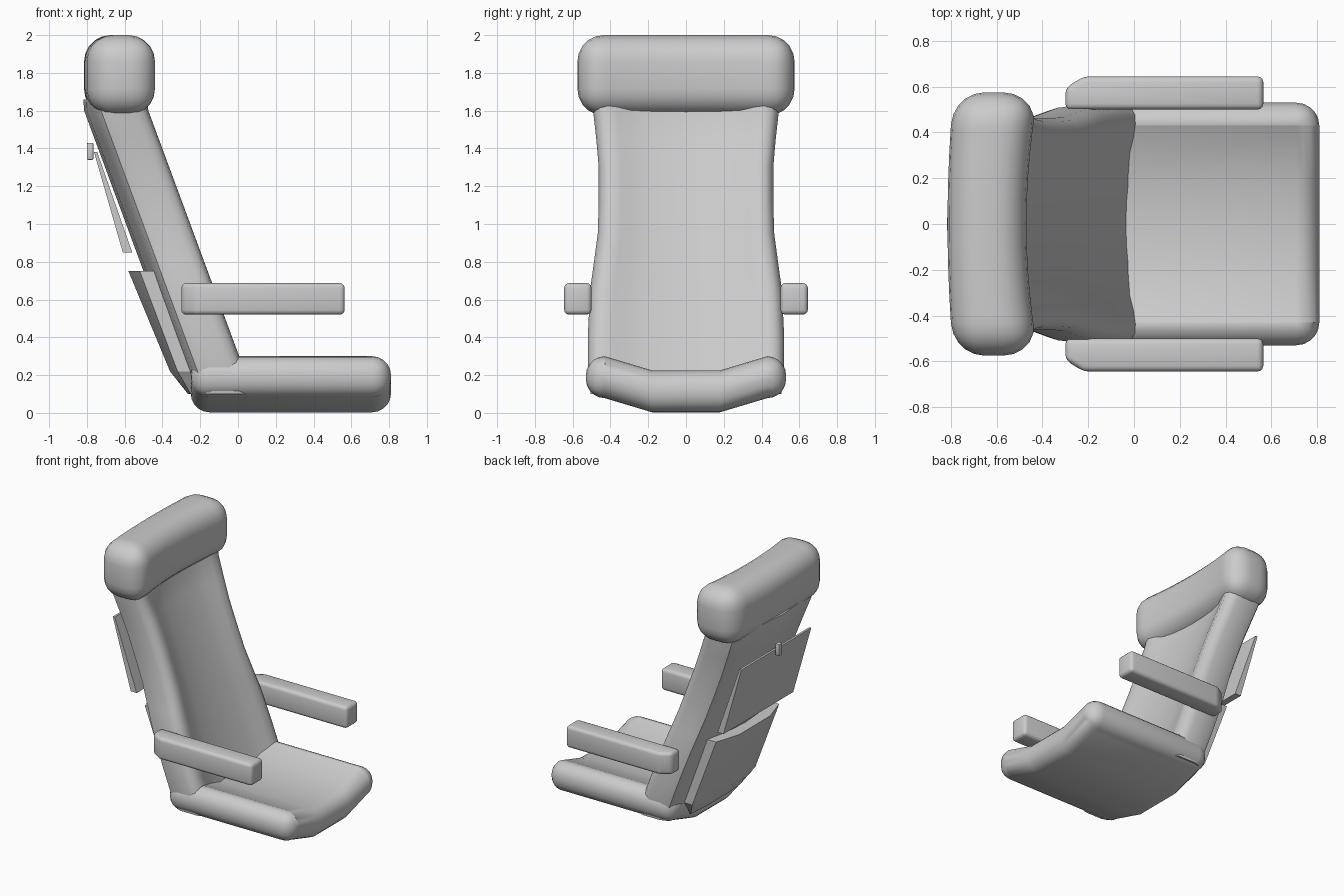
import bpy, bmesh
from mathutils import Vector

if "Cube" in bpy.data.objects:
    bpy.data.objects.remove(bpy.data.objects["Cube"])


def finish(name, bm, angle=0.7):
    bmesh.ops.recalc_face_normals(bm, faces=bm.faces[:])
    me = bpy.data.meshes.new(name)
    bm.to_mesh(me)
    bm.free()
    ob = bpy.data.objects.new(name, me)
    bpy.context.collection.objects.link(ob)
    bpy.ops.object.select_all(action='DESELECT')
    ob.select_set(True)
    bpy.context.view_layer.objects.active = ob
    bpy.ops.object.shade_smooth_by_angle(angle=angle)
    return ob


def loft(name, rings, bevel=0, segments=3, angle=0.7):
    """Skin closed rings of points and cap both ends."""
    bm = bmesh.new()
    loops = [[bm.verts.new(p) for p in r] for r in rings]
    n = len(loops[0])
    for a, b in zip(loops, loops[1:]):
        for i in range(n):
            j = (i + 1) % n
            bm.faces.new((a[i], a[j], b[j], b[i]))
    bm.faces.new(loops[0])
    bm.faces.new(loops[-1])
    if bevel:
        bmesh.ops.bevel(bm, geom=bm.edges[:], offset=bevel, segments=segments,
                        profile=0.5, affect='EDGES')
    return finish(name, bm, angle)


def cushion(name, lo, hi, radius, cuts, bend):
    """Rounded box, sliced across y and then bent by a function of y."""
    lo, hi = Vector(lo), Vector(hi)
    bm = bmesh.new()
    bmesh.ops.create_cube(bm, size=1)
    for v in bm.verts:
        v.co = (lo + hi) / 2 + v.co * (hi - lo)
    bmesh.ops.bevel(bm, geom=bm.edges[:], offset=radius, segments=5,
                    profile=0.5, affect='EDGES')
    for y in cuts:
        bmesh.ops.bisect_plane(bm, geom=bm.verts[:] + bm.edges[:] + bm.faces[:],
                               plane_co=(0, y, 0), plane_no=(0, 1, 0))
    for v in bm.verts:
        v.co += bend(v.co)
    return finish(name, bm, 0.9)


def mirrored(half):
    """Complete a symmetric open section from its y >= 0 half (b, y)."""
    return half + [(b, -y) for b, y in reversed(half) if y > 1e-6]


# Seat cushion with raised sides
def seat_bend(p):
    t = min(max((abs(p.y) - 0.18) / 0.25, 0), 1)
    return Vector((0, 0, 0.075 * t))


cushion("seat", (-0.25, -0.53, 0.003), (0.81, 0.53, 0.225), 0.1,
        (-0.43, -0.18, 0.18, 0.43), seat_bend)


# Curved headrest
def head_bend(p):
    t = max(1 - (p.y / 0.5) ** 2, 0)
    return Vector((-(0.04 if p.x > -0.62 else 0.02) * t, 0, 0))


cushion("headrest", (-0.795, -0.575, 1.575), (-0.43, 0.575, 2.0), 0.14,
        [i * 0.1 for i in range(-4, 5)], head_bend)

# Reclined backrest with side bolsters: (depth, share of half width)
front = [(-0.07, 0), (-0.066, 0.2), (-0.057, 0.4), (-0.038, 0.6), (-0.012, 0.74),
         (0, 0.84), (-0.008, 0.92), (-0.03, 0.97), (-0.07, 1)]
rear = [(-0.21, 1), (-0.25, 0.975), (-0.272, 0.9), (-0.29, 0.72),
        (-0.325, 0.4), (-0.34, 0)]
half = front + rear
section = half + [(d, -s) for d, s in reversed(half) if s > 0]
rings = []
for z, w in [(0.1, 0.505), (0.2, 0.52), (0.4, 0.52), (0.65, 0.508), (0.8, 0.487),
             (0.95, 0.467), (1.12, 0.462), (1.3, 0.462), (1.45, 0.475),
             (1.6, 0.492), (1.66, 0.495)]:
    x = 0.01 - 0.37 * (min(z, 1.61) - 0.29)
    rings.append([(x + d, s * w, z) for d, s in section])
loft("backrest", rings)

# Storage pocket bulging from the lower back
rings = []
for z, outer, side, inner in [(0.75, -0.58, -0.52, -0.40), (0.22, -0.36, -0.32, -0.15),
                              (0.1, -0.265, -0.25, -0.1)]:
    w = 0.38 if z > 0.15 else 0.3
    rings.append([(inner, w, z), (side, w, z), (outer, w * 0.5, z),
                  (outer, -w * 0.5, z), (side, -w, z), (inner, -w, z)])
loft("back_pocket", rings, angle=0.5)

# Folded tray table and its latch
tray = [(-0.762, 1.38), (-0.745, 1.38), (-0.56, 0.85), (-0.61, 0.85)]
loft("tray_table", [[(x, y, z) for x, z in tray] for y in (-0.42, 0.42)])
latch = [(-0.80, 1.34), (-0.80, 1.43), (-0.765, 1.43), (-0.765, 1.34)]
loft("tray_latch", [[(x, y, z) for x, z in latch] for y in (-0.02, 0.02)], 0.006, 2)

# Armrests with a clipped outer rear corner
plan = [(-0.30, 0.5), (0.565, 0.5), (0.565, 0.645), (-0.22, 0.645), (-0.30, 0.595)]
for side, s in (("left", 1), ("right", -1)):
    loft(side + "_armrest", [[(x, y * s, z) for x, y in plan] for z in (0.52, 0.687)],
         0.025, 3, 0.6)
